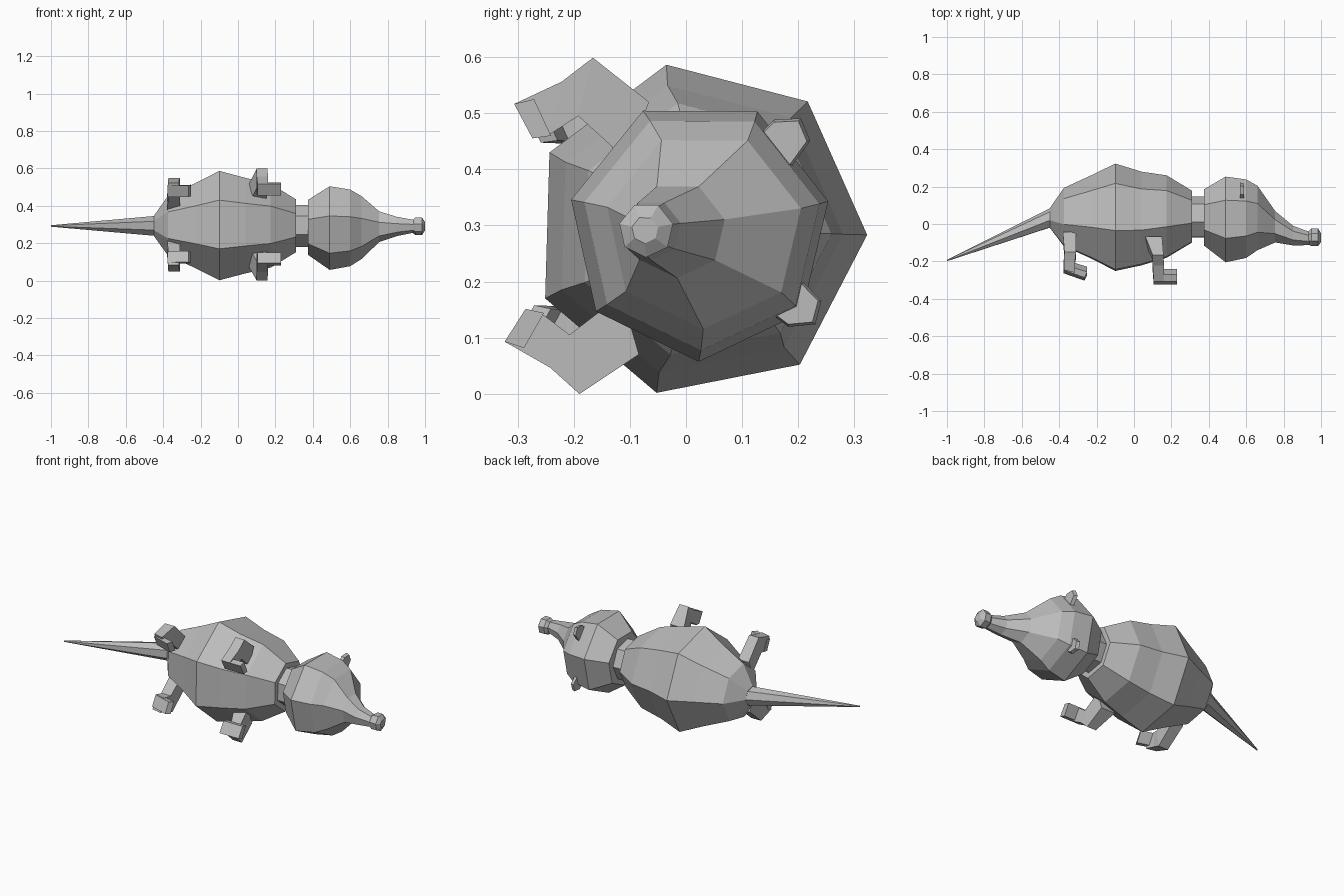
import bpy, bmesh, math
from mathutils import Matrix, Vector

if "Cube" in bpy.data.objects:
    bpy.data.objects.remove(bpy.data.objects["Cube"])

AXIS_Z = 0.292   # height of the symmetry axis of the animal

grey = bpy.data.materials.new("plain_grey")
grey.use_nodes = True
grey.diffuse_color = (0.5, 0.5, 0.5, 1)
grey.node_tree.nodes["Principled BSDF"].inputs["Base Color"].default_value = (0.5, 0.5, 0.5, 1)


def loft(name, sections):
    """Skin a closed surface over sections with equal point counts."""
    bm = bmesh.new()
    rings = [[bm.verts.new(p) for p in s] for s in sections]
    n = len(rings[0])
    for a, b in zip(rings, rings[1:]):
        for i in range(n):
            j = (i + 1) % n
            bm.faces.new((a[i], a[j], b[j], b[i]))
    bm.faces.new(rings[0][::-1])
    bm.faces.new(rings[-1])
    bmesh.ops.recalc_face_normals(bm, faces=bm.faces)
    mesh = bpy.data.meshes.new(name)
    bm.to_mesh(mesh)
    bm.free()
    mesh.materials.append(grey)
    obj = bpy.data.objects.new(name, mesh)
    bpy.context.collection.objects.link(obj)
    return obj


def seven_sided(name, rings, phase):
    """Loft seven-sided rings along x, each given as (x, centre y, radius)."""
    sections = []
    for x, y, r in rings:
        angles = [math.radians(phase) + math.tau * k / 7 for k in range(7)]
        sections.append([(x, y + r * math.cos(a), AXIS_Z + r * math.sin(a)) for a in angles])
    return loft(name, sections)


def paired(name, sections, tilt):
    """Build a part given as (x, y, sideways) on both sides of the axis."""
    turn = Matrix.Rotation(tilt, 3, 'X')
    for side, word in ((1, "left"), (-1, "right")):
        placed = [[turn @ Vector((x, y, side * w)) + Vector((0, 0, AXIS_Z))
                   for x, y, w in s] for s in sections]
        loft(word + "_" + name, placed)


def strip(x0, x1, outer, inner, drop=0):
    """Four-point section between an outer and an inner edge."""
    (oy, ow), (iy, iw) = outer, inner
    return [(x0, oy, ow), (x1, oy - drop, ow), (x1, iy - drop, iw), (x0, iy, iw)]


# Body, tail, neck
seven_sided("body", [(-0.45, 0.03, 0.055), (-0.375, 0.03, 0.163), (-0.23, 0.028, 0.232),
                     (-0.1, 0.023, 0.3), (0.04, 0.018, 0.262), (0.175, 0.03, 0.23),
                     (0.31, 0.033, 0.145)], -1.7)
seven_sided("tail", [(-1, -0.195, 0.004), (-0.45, 0.03, 0.054)], -1.7)
seven_sided("neck", [(0.3, 0.033, 0.115), (0.385, 0.033, 0.115)], -1.7)

# Head with snout, nose
seven_sided("head", [(0.375, 0.035, 0.155), (0.49, 0.024, 0.235), (0.6, 0.028, 0.215),
                     (0.66, 0.032, 0.177), (0.755, -0.015, 0.086), (0.85, -0.062, 0.054),
                     (0.94, -0.078, 0.036)], 12.5)
seven_sided("nose", [(0.933, -0.073, 0.036), (0.948, -0.071, 0.049),
                     (0.984, -0.071, 0.049), (1.0, -0.073, 0.024)], 12.5)

# Front legs and feet
paired("front_leg", [
    strip(0.06, 0.15, (-0.075, 0.225), (-0.11, 0.12)),
    strip(0.1, 0.158, (-0.178, 0.3), (-0.2, 0.195)),
    strip(0.1, 0.16, (-0.232, 0.255), (-0.25, 0.16)),
    strip(0.105, 0.16, (-0.315, 0.212), (-0.28, 0.152))], -0.04)
paired("front_foot", [
    strip(0.105, 0.23, (-0.28, 0.222), (-0.247, 0.158)),
    strip(0.105, 0.23, (-0.315, 0.212), (-0.28, 0.152))], -0.04)

# Hind legs and feet
paired("hind_leg", [
    strip(-0.38, -0.31, (-0.05, 0.15), (-0.08, 0.07)),
    strip(-0.372, -0.31, (-0.16, 0.25), (-0.18, 0.15)),
    strip(-0.375, -0.315, (-0.205, 0.235), (-0.205, 0.15)),
    strip(-0.375, -0.315, (-0.255, 0.22), (-0.225, 0.145), 0.015)], -0.04)
paired("hind_foot", [
    strip(-0.378, -0.25, (-0.225, 0.21), (-0.195, 0.15), 0.04),
    strip(-0.378, -0.265, (-0.255, 0.205), (-0.225, 0.145), 0.04)], -0.04)

# Ears: thin plates standing out from the head
ear = [(0.13, 0.15), (0.17, 0.185), (0.218, 0.184), (0.232, 0.143), (0.196, 0.1), (0.14, 0.1)]
paired("ear", [[(0.568, y, w) for y, w in ear],
               [(0.588, 0.17 + (y - 0.17) * 0.9, 0.14 + (w - 0.14) * 0.9) for y, w in ear]], 0.07)
